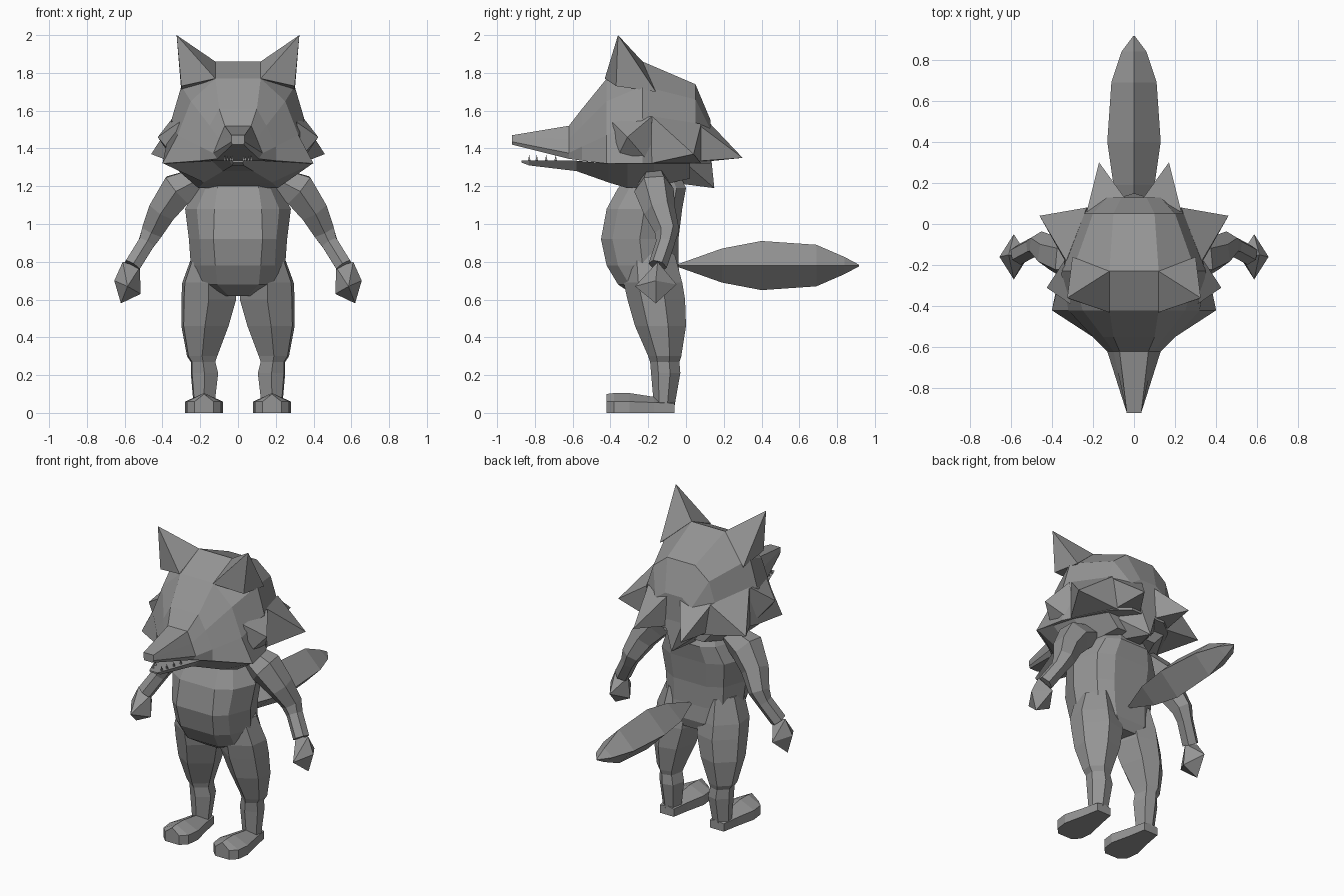
import bpy, bmesh, math
from mathutils import Vector

fur = bpy.data.materials.new("grey fur")
fur.diffuse_color = (0.3, 0.3, 0.3, 1)


def finish(name, bm, mirror=False):
    bmesh.ops.remove_doubles(bm, verts=bm.verts, dist=0.0005)
    bmesh.ops.recalc_face_normals(bm, faces=bm.faces)
    me = bpy.data.meshes.new(name)
    bm.to_mesh(me)
    bm.free()
    me.materials.append(fur)
    ob = bpy.data.objects.new(name, me)
    bpy.context.collection.objects.link(ob)
    if mirror:
        m = ob.modifiers.new("mirror", 'MIRROR')
        m.use_mirror_merge = False
    return ob


def loft(name, rings, mirror=False):
    """Skin a list of equal-length closed rings and cap both ends."""
    bm = bmesh.new()
    vs = [[bm.verts.new(p) for p in r] for r in rings]
    n = len(vs[0])
    for a, b in zip(vs, vs[1:]):
        for i in range(n):
            j = (i + 1) % n
            bm.faces.new((a[i], a[j], b[j], b[i]))
    bm.faces.new(vs[0])
    bm.faces.new(vs[-1])
    return finish(name, bm, mirror)


def hull(name, pts, mirror=False):
    bm = bmesh.new()
    for p in pts:
        bm.verts.new(p)
    r = bmesh.ops.convex_hull(bm, input=bm.verts)
    junk = [v for v in r["geom_interior"] if isinstance(v, bmesh.types.BMVert)]
    bmesh.ops.delete(bm, geom=junk, context='VERTS')
    return finish(name, bm, mirror)


def both(half):
    """Close a right-hand half outline with its reflection."""
    return half + [(-x, y, z) for x, y, z in reversed(half)]


def tube(name, path, sides, turn=0, mirror=False):
    """Limb from (x, y, z, radius) stations, rings square to the path."""
    rings = []
    for i, (x, y, z, r) in enumerate(path):
        a, b = path[max(i - 1, 0)], path[min(i + 1, len(path) - 1)]
        d = (Vector(b[:3]) - Vector(a[:3])).normalized()
        u = (Vector((0, 1, 0)) - d * d.y).normalized()
        w = d.cross(u)
        rings.append([Vector((x, y, z)) + r * (u * math.cos(t) + w * math.sin(t))
                      for t in (turn + 2 * math.pi * k / sides for k in range(sides))])
    return loft(name, rings, mirror)


# Skull and snout: stations along y, half outline from crown to underside
skull = [
    (-0.92, [(.035, 1.47), (.035, 1.455), (.035, 1.435), (.03, 1.42)]),
    (-0.62, [(.07, 1.52), (.10, 1.45), (.13, 1.375), (.11, 1.345)]),
    (-0.55, [(.10, 1.61), (.15, 1.52), (.20, 1.41), (.20, 1.335)]),
    (-0.42, [(.12, 1.77), (.25, 1.65), (.32, 1.47), (.40, 1.32)]),
    (-0.23, [(.12, 1.86), (.30, 1.73), (.35, 1.56), (.36, 1.32)]),
    (0.05, [(.10, 1.74), (.20, 1.66), (.25, 1.51), (.22, 1.32)]),
    (0.13, [(.06, 1.55), (.13, 1.50), (.14, 1.42), (.12, 1.32)]),
]
loft("head", [both([(x, y, z) for x, z in half]) for y, half in skull])

# Lower jaw and chin: (y, top half width, top z, bottom half width, bottom z)
jaw = [(-.87, .03, 1.335, .025, 1.325), (-.83, .045, 1.335, .03, 1.31),
       (-.58, .14, 1.335, .08, 1.28), (-.41, .395, 1.32, .18, 1.22),
       (-.31, .36, 1.32, .21, 1.19), (-.17, .32, 1.32, .20, 1.20),
       (.02, .22, 1.33, .14, 1.24)]
loft("lower_jaw", [both([(a, y, za), (b, y, zb)]) for y, a, za, b, zb in jaw])

# Teeth
for y, x in ((-.83, .03), (-.79, .04), (-.74, .055), (-.69, .07)):
    hull("tooth", [(x - .008, y, 1.33), (x + .008, y - .008, 1.33),
                   (x + .008, y + .008, 1.33), (x, y, 1.365)], True)

# Ears
hull("ear", [(.12, -.43, 1.77), (.12, -.23, 1.86), (.30, -.37, 1.73),
             (.30, -.16, 1.70), (.325, -.36, 2.0)], True)

# Fur tufts around the cheeks and nape, tip listed last
hull("front_cheek_tuft", [(.31, -.39, 1.54), (.34, -.18, 1.57), (.34, -.36, 1.36),
                          (.33, -.19, 1.32), (.425, -.31, 1.46)], True)
hull("rear_cheek_tuft", [(.33, -.18, 1.57), (.23, .08, 1.53), (.33, -.19, 1.32),
                         (.18, .08, 1.32), (.46, .04, 1.37)], True)
hull("nape_tuft", [(.23, .06, 1.53), (.04, .12, 1.54), (.20, .02, 1.33),
                   (.04, .10, 1.33), (.17, .30, 1.35)], True)
hull("centre_nape_tuft", both([(.10, .12, 1.48), (.15, 0, 1.32), (.08, -.08, 1.22)])
     + [(0, .15, 1.19)])

# Torso: (z, front y, back y, half width, inner strip half width)
torso = [(1.32, -.24, -.06, .14, .07), (1.19, -.36, 0, .22, .11),
         (1.08, -.42, -.02, .28, .125), (.92, -.45, -.04, .26, .13),
         (.78, -.42, -.04, .25, .12), (.68, -.36, -.03, .24, .11),
         (.62, -.27, -.05, .12, .05)]
loft("torso", [both([(s, f, z), (.78 * w, f + .06, z), (w, (f + b) / 2, z),
                     (.8 * w, b - .05, z), (.45 * w, b, z)])
               for z, f, b, w, s in torso])

# Legs: (z, inner x, outer x, front y, back y)
leg = [(.84, .06, .24, -.33, -.06), (.69, .015, .295, -.33, -.02),
       (.60, .01, .30, -.31, -.005), (.46, .05, .30, -.27, 0),
       (.30, .11, .27, -.20, -.025), (.27, .12, .25, -.19, -.035),
       (.21, .105, .25, -.185, -.03), (.04, .125, .235, -.17, -.06)]
loft("leg", [[(i + (o - i) * u, f + (b - f) * v, z)
              for u, v in ((.5, 0), (.95, .25), (1, .65), (.6, 1), (.15, .9), (0, .35))]
             for z, i, o, f, b in leg], True)

# Feet: (y, half width, side height, ridge height)
foot = [(-.42, .05, .06, .10), (-.38, .09, .06, .105), (-.30, .10, .06, .105),
        (-.17, .07, .055, .085), (-.06, .05, .05, .06)]
loft("foot", [[(.18 - w, y, 0), (.18 + w, y, 0), (.18 + w, y, s), (.18, y, r), (.18 - w, y, s)]
              for y, w, s, r in foot], True)

# Arms and hands
tube("arm", [(.20, -.17, 1.24, .07), (.32, -.17, 1.18, .105), (.40, -.14, 1.07, .085),
             (.455, -.10, .96, .065), (.485, -.11, .90, .05), (.56, -.15, .78, .05)], 6, 0, True)
hull("hand", [(.52, -.15, .77), (.61, -.15, .80), (.655, -.16, .70), (.585, -.05, .68),
              (.585, -.27, .67), (.515, -.16, .63), (.62, -.16, .58)], True)

# Tail: (y, half width, top z, bottom z)
tail = [(-.05, .008, .785, .775), (.19, .10, .87, .69), (.40, .13, .91, .65),
        (.69, .11, .89, .67), (.84, .06, .825, .735), (.915, .004, .785, .775)]
loft("tail", [[(w, y, .78), (0, y, t), (-w, y, .78), (0, y, b)] for y, w, t, b in tail])
